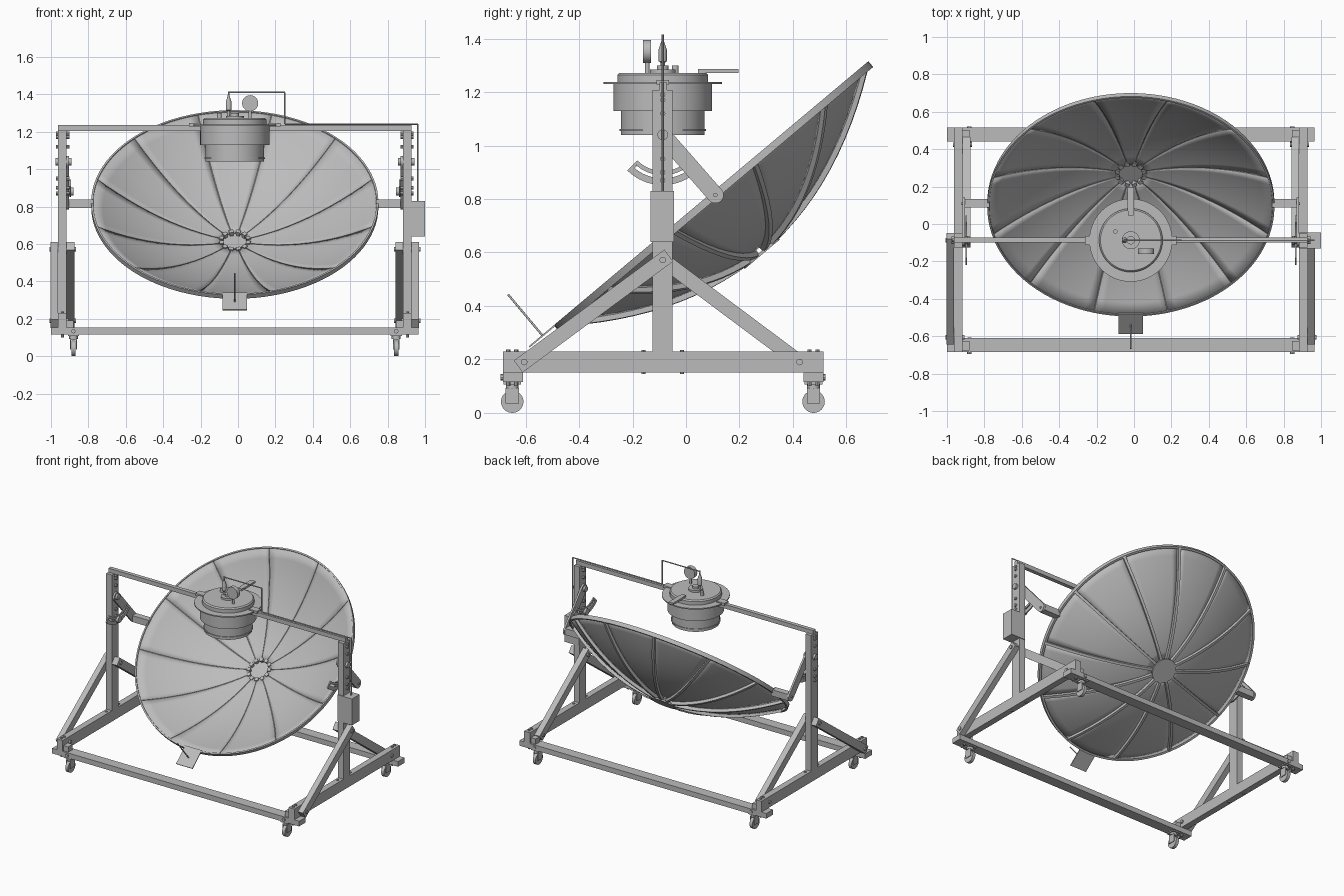
import bpy, bmesh, math
from mathutils import Matrix, Vector

cube = bpy.data.objects.get("Cube")
if cube:
    bpy.data.objects.remove(cube)

grey = bpy.data.materials.new("metal grey")
grey.use_nodes = True
GREY = (0.5, 0.5, 0.5, 1)
grey.diffuse_color = GREY
grey.node_tree.nodes["Principled BSDF"].inputs["Base Color"].default_value = GREY

CX = -0.017          # middle of the frame
PY = -0.087          # post centre line
PIVOT = (PY, 1.04)   # swing axis of the dish
RIM, DEPTH = 0.765, 0.27
DISH = Matrix.Translation((CX, 0.095, 0.82)) @ Matrix.Rotation(math.radians(40), 4, "X")


def finish(name, bm, matrix=None, smooth=False):
    bmesh.ops.recalc_face_normals(bm, faces=bm.faces)
    if matrix:
        bm.transform(matrix)
    mesh = bpy.data.meshes.new(name)
    bm.to_mesh(mesh)
    bm.free()
    mesh.materials.append(grey)
    obj = bpy.data.objects.new(name, mesh)
    bpy.context.collection.objects.link(obj)
    if smooth:
        bpy.ops.object.select_all(action="DESELECT")
        obj.select_set(True)
        bpy.context.view_layer.objects.active = obj
        bpy.ops.object.shade_smooth_by_angle(angle=math.radians(35))
    return obj


def box(name, x, y, z, matrix=None):
    """Box from three (low, high) ranges."""
    bm = bmesh.new()
    bmesh.ops.create_cube(bm, size=1)
    for v in bm.verts:
        v.co = [r[0] + (c + 0.5) * (r[1] - r[0]) for r, c in zip((x, y, z), v.co)]
    return finish(name, bm, matrix)


def plate(name, outline, x, matrix=None):
    """Outline in the y-z plane, extruded across an x range."""
    bm = bmesh.new()
    face = bm.faces.new([bm.verts.new((x[0], y, z)) for y, z in outline])
    out = bmesh.ops.extrude_face_region(bm, geom=[face])
    for v in out["geom"]:
        if isinstance(v, bmesh.types.BMVert):
            v.co.x = x[1]
    return finish(name, bm, matrix)


def rod(name, a, b, r, segs=16, matrix=None):
    """Cylinder between two points."""
    a, b = Vector(a), Vector(b)
    bm = bmesh.new()
    bmesh.ops.create_cone(bm, cap_ends=True, segments=segs, radius1=r, radius2=r, depth=(b - a).length)
    turn = (b - a).to_track_quat("Z", "Y").to_matrix().to_4x4()
    bm.transform(Matrix.Translation((a + b) / 2) @ turn)
    return finish(name, bm, matrix, smooth=segs > 8)


def lathe(name, profile, matrix=None, segs=64):
    bm = bmesh.new()
    vs = [bm.verts.new((r, 0, z)) for r, z in profile]
    es = [bm.edges.new(p) for p in zip(vs, vs[1:])]
    bmesh.ops.spin(bm, geom=vs + es, axis=(0, 0, 1), cent=(0, 0, 0), angle=math.tau, steps=segs)
    bmesh.ops.remove_doubles(bm, verts=bm.verts, dist=1e-5)
    return finish(name, bm, matrix, smooth=True)


def beam_outline(a, b, width, extra):
    a, b = Vector(a), Vector(b)
    d = (b - a).normalized()
    n = Vector((-d.y, d.x)) * width / 2
    a, b = a - d * extra, b + d * extra
    return [a + n, a - n, b - n, b + n]


def capsule_outline(a, b, r):
    a, b = Vector(a), Vector(b)
    start = math.atan2(b.y - a.y, b.x - a.x) - math.pi / 2
    pts = []
    for i in range(26):
        c, k = (b, i) if i < 13 else (a, i - 1)
        t = start + math.pi * k / 12
        pts.append(c + Vector((math.cos(t), math.sin(t))) * r)
    return pts


def arc_outline(r0, r1, deg0, deg1, steps=16):
    angles = [math.radians(deg0 + (deg1 - deg0) * i / steps) for i in range(steps + 1)]
    ring = lambda r, seq: [(PIVOT[0] + r * math.sin(t), PIVOT[1] - r * math.cos(t)) for t in seq]
    return ring(r0, angles) + ring(r1, angles[::-1])


def bowl(r):
    return DEPTH * ((r / RIM) ** 2 - 1)


# Dish: twelve petals with thin seams, a rib behind each seam
radii = [0.065 + (RIM - 0.065) * i / 12 for i in range(13)]
for k in range(12):
    bm = bmesh.new()
    rows = []
    for r in radii:
        half = math.radians(15) - 0.002 / r
        angles = [math.radians(30 * k) + half * (j / 4 - 1) for j in range(9)]
        rows.append([bm.verts.new((r * math.cos(t), r * math.sin(t), bowl(r))) for t in angles])
    for low, high in zip(rows, rows[1:]):
        for j in range(8):
            bm.faces.new((low[j], low[j + 1], high[j + 1], high[j]))
    petal = finish("dish_petal", bm, DISH, smooth=True)
    solid = petal.modifiers.new("thickness", "SOLIDIFY")
    solid.thickness, solid.offset = 0.004, 0

    spin = DISH @ Matrix.Rotation(math.radians(30 * k + 15), 4, "Z")
    top = [(r, bowl(r) - 0.003) for r in radii]
    under = [(r, z - 0.022) for r, z in reversed(top)]
    plate("dish_rib", top + under, (-0.009, 0.009), spin)
    box("hub_clip", (-0.012, 0.012), (0.062, 0.085), (-0.27, -0.258), spin)

lathe("dish_rim", [(0.753, -0.026), (0.768, -0.026), (0.768, 0.002), (0.758, 0.002), (0.753, -0.026)], DISH, 96)
lathe("hub_disc", [(0, -0.296), (0.085, -0.296), (0.085, -0.285), (0, -0.285)], DISH, 48)

# Sun pointer under the lower rim
box("pointer_plate", (-0.065, 0.065), (-0.89, -0.75), (-0.004, 0.002), DISH)
rod("pointer_pin", (0, -0.825, 0), (0, -0.825, 0.2), 0.004, 12, DISH)

# Frame cross beams
for name, y in (("front_beam", (-0.685, -0.61)), ("rear_beam", (0.44, 0.515))):
    box(name, (CX - 0.983, CX + 0.983), y, (0.115, 0.152))
box("top_bar", (CX - 0.945, CX + 0.945), (-0.1, -0.072), (1.205, 1.235))

# Side frames, mirrored
for s, side in ((-1, "right"), (1, "left")):
    def span(a, b):
        return tuple(sorted((CX + s * a, CX + s * b)))

    def bolt(y, z, a, b, r=0.012, segs=16):
        rod(side + "_bolt", (CX + s * a, y, z), (CX + s * b, y, z), r, segs)

    box(side + "_side_beam", span(0.9, 0.945), (-0.685, 0.515), (0.152, 0.23))
    box(side + "_post", span(0.9, 0.945), (-0.125, -0.05), (0.23, 1.207))
    plate(side + "_front_brace", beam_outline((-0.605, 0.19), (PY, 0.572), 0.055, 0.028), span(0.945, 0.985))
    plate(side + "_rear_brace", beam_outline((0.425, 0.19), (PY, 0.572), 0.055, 0.028), span(0.858, 0.9))
    bolt(-0.605, 0.19, 0.89, 0.992)
    bolt(PY, 0.572, 0.85, 0.992)
    bolt(0.425, 0.19, 0.85, 0.952)

    # Swing arm and its stub into the dish rim
    plate(side + "_swing_arm", capsule_outline(PIVOT, (0.11, 0.815), 0.031), span(0.886, 0.899))
    box(side + "_dish_stub", span(0.755, 0.888), (0.087, 0.133), (0.792, 0.838))
    bolt(0.11, 0.815, 0.88, 0.905, 0.008)

    # Slotted angle scale
    for r0, r1, a, b in ((0.135, 0.151, -45, 45), (0.163, 0.188, -45, 45),
                         (0.151, 0.163, -45, -40), (0.151, 0.163, -6, 6), (0.151, 0.163, 40, 45)):
        plate(side + "_angle_scale", arc_outline(r0, r1, a, b), span(0.877, 0.885))

    # Post bolts and the pivot
    bolt(*PIVOT, 0.872, 0.96, 0.02, 20)
    for z in (0.87, 0.9, 0.95, 1.12, 1.17, 1.19):
        bolt(PY, z, 0.885, 0.955, 0.01, 8)
    bolt(PY, 0.88, 0.862, 0.885, 0.022, 20)

    for y in (-0.65, 0.477):
        # Castors
        cx = CX + s * 0.863
        box(side + "_castor_plate", (cx - 0.03, cx + 0.03), (y - 0.033, y + 0.033), (0.107, 0.115))
        rod(side + "_castor_swivel", (cx, y, 0.092), (cx, y, 0.108), 0.024)
        box(side + "_castor_crown", (cx - 0.018, cx + 0.018), (y - 0.025, y + 0.025), (0.086, 0.094))
        for t in (-1, 1):
            fork = sorted((cx + t * 0.013, cx + t * 0.018))
            box(side + "_castor_fork", fork, (y - 0.025, y + 0.025), (0.036, 0.088))
        rod(side + "_castor_wheel", (cx - 0.011, y, 0.042), (cx + 0.011, y, 0.042), 0.042, 32)
        # Beam joint bolts
        for dy in (-0.015, 0.015):
            x = CX + s * 0.922
            rod(side + "_joint_bolt", (x, y + dy, 0.1), (x, y + dy, 0.238), 0.008, 8)
        end = math.copysign(0.033, y)
        rod(side + "_end_bolt", (cx, y, 0.133), (cx, y + end * 1.35, 0.133), 0.012, 8)
        box(side + "_corner_bracket", span(0.862, 0.9), (y - 0.025, y + 0.025), (0.152, 0.19))
    for y in (PY - 0.072, PY + 0.072):
        rod(side + "_foot_bolt", (CX + s * 0.922, y, 0.146), (CX + s * 0.922, y, 0.236), 0.008, 8)

    # Pot hanger on the top bar
    box(side + "_pot_hanger", span(0.18, 0.245), (PY - 0.024, PY + 0.024), (1.228, 1.246))

# Control box and cable
box("control_box", (0.885, 1.0), (-0.132, -0.045), (0.64, 0.83))
cable = [(-0.05, 1.41), (0.25, 1.41), (0.25, 1.24), (0.962, 1.24), (0.962, 0.83)]
for a, b in zip(cable, cable[1:]):
    rod("cable", (a[0], PY, a[1]), (b[0], PY, b[1]), 0.004, 8)

# Pressure pot with stepped body, flange and lid
pot = Matrix.Translation((CX, PY, 0))
lathe("pot_body", [(0, 1.04), (0.157, 1.04), (0.157, 1.13), (0.185, 1.13), (0.185, 1.23),
                   (0.222, 1.23), (0.222, 1.238), (0.17, 1.238), (0, 1.238)], pot)
lathe("pot_lid", [(0.17, 1.238), (0.17, 1.264), (0.162, 1.272), (0, 1.272)], pot)
lathe("pot_band", [(0.157, 1.055), (0.162, 1.055), (0.162, 1.062), (0.157, 1.062)], pot)
box("lid_handle", (CX - 0.018, CX + 0.018), (0.07, 0.197), (1.272, 1.286))
box("handle_foot", (CX - 0.015, CX + 0.015), (0.045, 0.075), (1.262, 1.286))

# Lid fittings
lathe("valve_base", [(0, 1.3), (0.022, 1.3), (0.022, 1.285), (0.048, 1.285), (0.048, 1.27)], pot, 24)
lathe("valve_stem", [(0.008, 1.27), (0.008, 1.31), (0.015, 1.315), (0.015, 1.36), (0.005, 1.39), (0.004, 1.415), (0, 1.415)],
      Matrix.Translation((-0.05, PY, 0)), 16)
rod("safety_valve", (-0.1, -0.04, 1.27), (-0.1, -0.04, 1.3), 0.012)
rod("gauge_stem", (0.065, -0.145, 1.265), (0.065, -0.145, 1.32), 0.008)
rod("gauge_dial", (0.065, -0.16, 1.352), (0.065, -0.131, 1.352), 0.043, 32)
